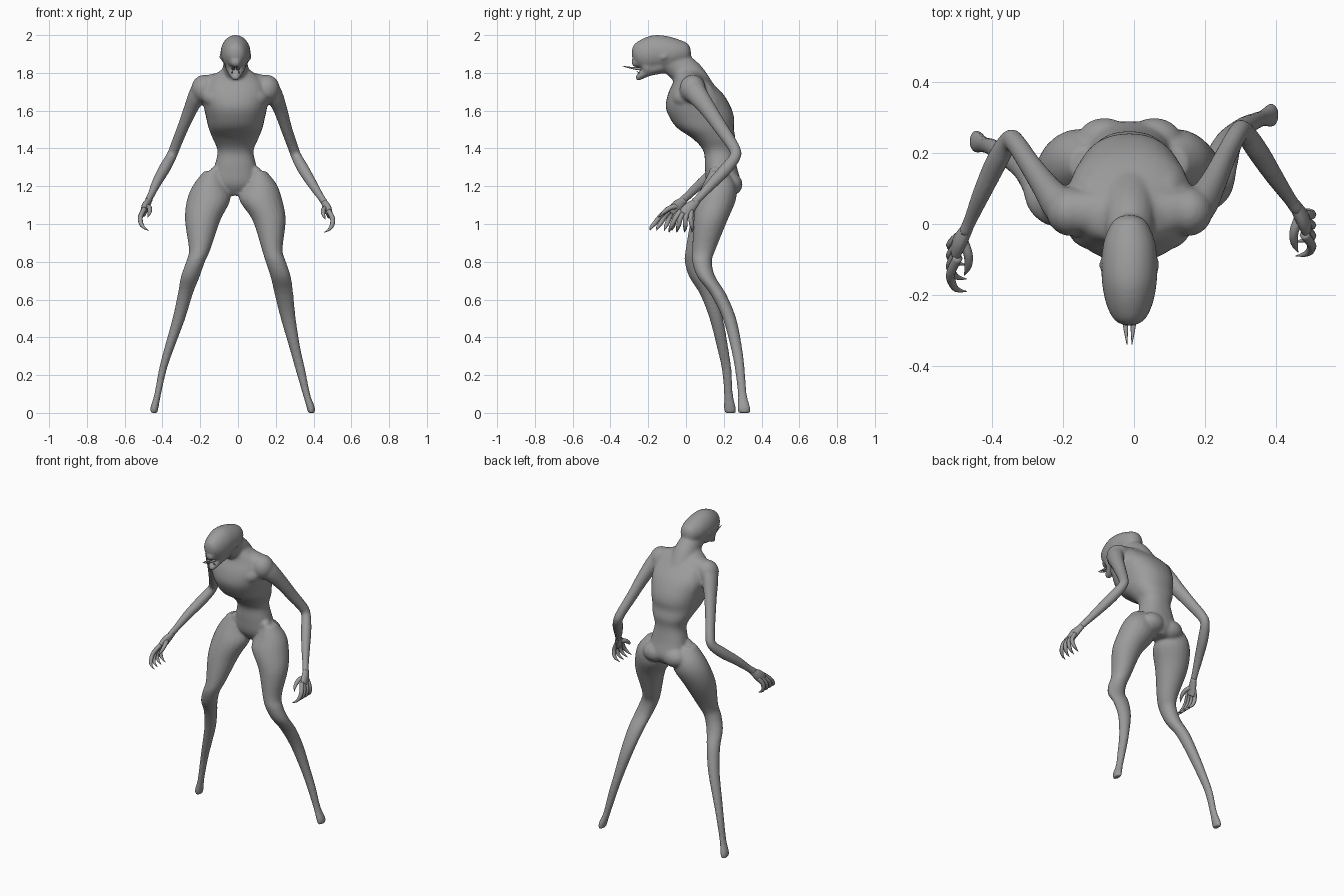
import bpy, bmesh, math
from mathutils import Vector, Matrix

skin = bpy.data.materials.new("grey_skin")
skin.diffuse_color = (0.33, 0.33, 0.33, 1)
CX = -0.013  # body midline


def spline(rows, steps):
    """Catmull-Rom through rows of numbers."""
    pts = [Vector(r) for r in rows]
    out = []
    for i in range(len(pts) - 1):
        p0, p1 = pts[max(i - 1, 0)], pts[i]
        p2, p3 = pts[i + 1], pts[min(i + 2, len(pts) - 1)]
        for k in range(steps):
            t = k / steps
            out.append(p1 + (p2 - p0) * (t / 2)
                       + (p0 * 2 - p1 * 5 + p2 * 4 - p3) * (t * t / 2)
                       + (p1 * 3 - p0 - p2 * 3 + p3) * (t ** 3 / 2))
    return out + [pts[-1]]


def loft(bm, rows, axes=None, sides=20, steps=4, power=1.0):
    """Elliptical rings (x, y, z, a, b); square to the path unless axes are given."""
    rs = spline(rows, steps)
    rings = []
    for i, r in enumerate(rs):
        c = Vector(r[:3])
        if axes:
            u, v = axes
        else:
            t = Vector(rs[min(i + 1, len(rs) - 1)][:3]) - Vector(rs[max(i - 1, 0)][:3])
            t.normalize()
            u = (Vector((1, 0, 0)) - t * t.x).normalized()
            v = t.cross(u)
        ring = []
        for k in range(sides):
            w = 2 * math.pi * k / sides
            cw, sw = [math.copysign(abs(f) ** power, f) for f in (math.cos(w), math.sin(w))]
            ring.append(bm.verts.new(c + u * (max(r[3], .001) * cw) + v * (max(r[4], .001) * sw)))
        rings.append(ring)
    faces = [bm.faces.new(rings[0]), bm.faces.new(rings[-1][::-1])]
    for p, q in zip(rings, rings[1:]):
        for k in range(sides):
            n = (k + 1) % sides
            faces.append(bm.faces.new((p[k], q[k], q[n], p[n])))
    bmesh.ops.recalc_face_normals(bm, faces=faces)


def blob(bm, c, r, tilt=0):
    m = Matrix.Translation(c) @ Matrix.Rotation(tilt, 4, 'X') @ Matrix.Diagonal((*r, 1))
    bmesh.ops.create_uvsphere(bm, u_segments=20, v_segments=12, radius=1, matrix=m)


def finish(name, bm):
    me = bpy.data.meshes.new(name)
    bm.to_mesh(me)
    bm.free()
    me.materials.append(skin)
    for p in me.polygons:
        p.use_smooth = True
    ob = bpy.data.objects.new(name, me)
    bpy.context.collection.objects.link(ob)
    return ob


FLAT = (Vector((1, 0, 0)), Vector((0, 1, 0)))
UPRIGHT = (Vector((1, 0, 0)), Vector((0, 0, 1)))

body = bmesh.new()

# torso, from crotch to base of neck
loft(body, [(CX, .20, 1.15, .04, .05), (CX, .20, 1.21, .12, .09), (CX, .185, 1.30, .112, .085),
            (CX, .175, 1.385, .095, .082), (CX, .15, 1.45, .12, .112), (CX, .105, 1.505, .142, .148),
            (CX, .085, 1.56, .155, .17), (CX, .065, 1.62, .168, .172), (CX, .05, 1.69, .178, .145),
            (CX, .03, 1.76, .145, .095), (CX, .0, 1.82, .07, .06)], FLAT, 32, power=.87)
# neck
loft(body, [(CX, .09, 1.70, .08, .07), (CX, .02, 1.785, .075, .08),
            (CX, -.05, 1.845, .064, .075), (CX, -.12, 1.885, .062, .065)])
# skull
loft(body, [(CX, .026, 1.90, .012, .02), (CX, .01, 1.905, .045, .05), (CX, -.04, 1.905, .07, .073),
            (CX, -.10, 1.905, .079, .09), (CX, -.16, 1.907, .078, .094), (CX, -.21, 1.9, .070, .09),
            (CX, -.25, 1.900, .056, .07), (CX, -.275, 1.905, .038, .045),
            (CX, -.286, 1.905, .014, .02)], UPRIGHT, 24)
# upper muzzle and open lower jaw
loft(body, [(CX, -.18, 1.865, .058, .05), (CX, -.24, 1.86, .042, .034), (CX, -.286, 1.85, .02, .018)])
loft(body, [(CX, -.13, 1.84, .058, .045), (CX, -.195, 1.815, .046, .032),
            (CX, -.24, 1.785, .03, .021), (CX, -.262, 1.765, .014, .012)])

for s in (-1, 1):
    # chest muscle, shoulder blade, hip crest, buttock, ear and cheek
    blob(body, (CX + s * .085, -.01, 1.67), (.09, .068, .06), .3)
    blob(body, (CX + s * .10, .125, 1.66), (.06, .05, .11), .45)
    blob(body, (CX + s * .11, .155, 1.275), (.025, .035, .03))
    blob(body, (CX + s * .07, .232, 1.21), (.08, .068, .062))
    blob(body, (CX + s * .076, -.115, 1.885), (.01, .022, .012), .5)
    blob(body, (CX + s * .035, -.20, 1.835), (.018, .035, .035))
    # shoulder with collar slope
    blob(body, (CX + s * .165, .035, 1.715), (.07, .07, .075))
    loft(body, [(CX + s * .03, .02, 1.77, .07, .05), (CX + s * .10, .03, 1.75, .065, .05),
                (CX + s * .17, .04, 1.735, .055, .05)], (Vector((0, 1, 0)), Vector((0, 0, 1))))

# legs, hip to stump foot
loft(body, [(-.14, .17, 1.28, .04, .045), (-.15, .175, 1.21, .085, .085), (-.155, .16, 1.13, .115, .105),
            (-.187, .12, 1.02, .094, .095), (-.203, .062, .865, .057, .064), (-.225, .047, .80, .05, .054),
            (-.253, .065, .72, .05, .048), (-.279, .115, .63, .04, .042), (-.313, .16, .50, .034, .036),
            (-.365, .195, .34, .026, .03), (-.398, .215, .23, .021, .026), (-.425, .225, .10, .018, .024),
            (-.442, .232, .03, .022, .032), (-.445, .234, 0, .018, .03)], FLAT, 20)
loft(body, [(.11, .17, 1.28, .04, .045), (.12, .175, 1.21, .085, .085), (.12, .16, 1.13, .114, .105),
            (.165, .13, 1.02, .088, .09), (.181, .095, .865, .055, .062), (.2, .085, .80, .054, .052),
            (.226, .108, .72, .054, .048), (.243, .17, .63, .05, .042), (.266, .23, .50, .04, .036),
            (.302, .268, .34, .029, .03), (.33, .285, .23, .026, .026), (.362, .298, .10, .02, .024),
            (.385, .306, .03, .022, .034), (.388, .308, 0, .018, .032)], FLAT, 20)

# arms, shoulder to wrist
loft(body, [(-.17, .03, 1.74, .055, .055), (-.212, .055, 1.69, .047, .057), (-.25, .105, 1.61, .037, .045),
            (-.292, .165, 1.51, .03, .037), (-.332, .225, 1.41, .028, .032), (-.352, .235, 1.36, .028, .03),
            (-.388, .175, 1.295, .031, .033), (-.43, .085, 1.22, .026, .028), (-.462, .01, 1.15, .019, .022),
            (-.478, -.025, 1.12, .019, .024)])
loft(body, [(.145, .03, 1.74, .055, .055), (.187, .055, 1.69, .047, .057), (.223, .115, 1.61, .037, .045),
            (.258, .19, 1.50, .03, .037), (.29, .25, 1.41, .028, .032), (.308, .262, 1.36, .028, .03),
            (.346, .21, 1.29, .031, .033), (.395, .135, 1.21, .026, .028), (.44, .07, 1.14, .019, .022),
            (.46, .04, 1.11, .019, .024)])

ob = finish("body", body)
rm = ob.modifiers.new("fuse", 'REMESH')
rm.mode = 'VOXEL'
rm.voxel_size = .0075
rm.use_smooth_shade = True
sm = ob.modifiers.new("soften", 'SMOOTH')
sm.factor = .5
sm.iterations = 9


# hands: palm, four hooked fingers and a thumb, curling toward the body
def hand(name, s, wx, wy, wz, tips):
    bm = bmesh.new()
    loft(bm, [(wx - s * .008, wy + .015, wz + .012, .015, .018), (wx + s * .015, wy - .025, wz - .025, .02, .032),
              (wx + s * .028, wy - .055, wz - .06, .016, .034)], sides=14)
    for i, ty in enumerate(tips):
        by = wy - .055 + (i - 1.5) * .019
        loft(bm, [(wx + s * .022, by + .01, wz - .04, .014, .014),
                  (wx + s * .042, by * .6 + ty * .4, wz - .08, .013, .013),
                  (wx + s * .04, by * .25 + ty * .75, wz - .115, .012, .012),
                  (wx + s * .025, ty, wz - .138, .008, .008),
                  (wx - s * .002, ty - .005, wz - .155, .001, .001)], sides=8)
    loft(bm, [(wx + s * .01, wy - .025, wz - .025, .015, .015), (wx - s * .006, wy - .065, wz - .035, .013, .013),
              (wx - s * .006, wy - .10, wz - .06, .01, .01),
              (wx + s * .005, wy - .125, wz - .085, .001, .001)], sides=8)
    finish(name, bm)


hand("left_hand", -1, -.474, -.02, 1.12, (-.185, -.15, -.11, -.07))
hand("right_hand", 1, .458, .045, 1.11, (-.085, -.045, -.005, .035))

# long mouth spikes and short teeth
bm = bmesh.new()
for s in (-1, 1):
    loft(bm, [(CX + s * .014, -.22, 1.82, .009, .009), (CX + s * .011, -.28, 1.825, .008, .006),
              (CX + s * .007, -.34, 1.837, .001, .001)], sides=8)
    loft(bm, [(CX + s * .018, -.235, 1.79, .006, .006), (CX + s * .018, -.262, 1.81, .001, .001)], sides=6)
finish("mouth_spikes", bm)
